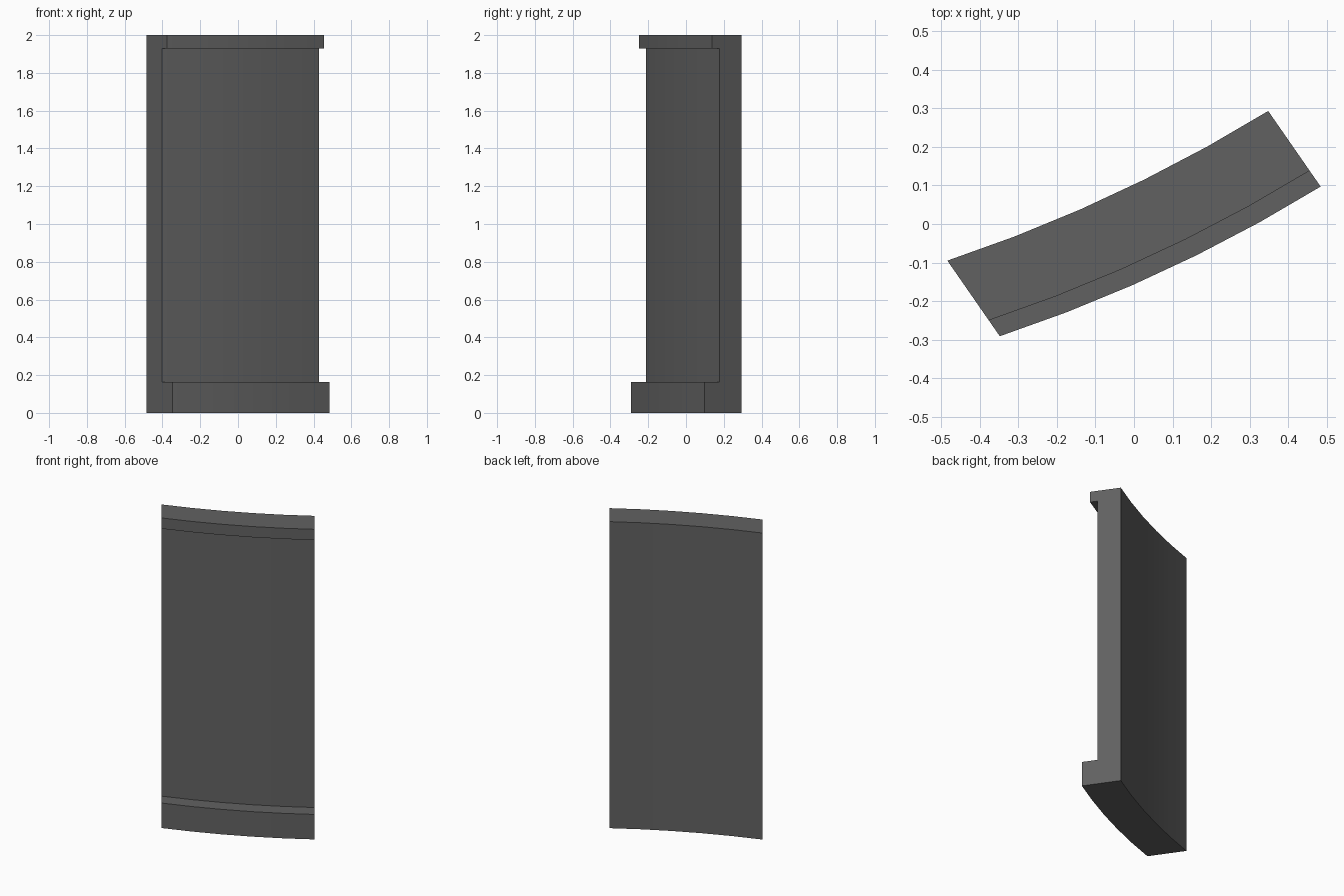
import bpy, bmesh, math
from mathutils import Vector

if "Cube" in bpy.data.objects:
    bpy.data.objects.remove(bpy.data.objects["Cube"])

SEGMENTS = 5
# Back edge of the curved panel, and the skewed depth direction
start, end = Vector((-0.484, -0.095)), Vector((0.348, 0.293))
depth = Vector((0.136, -0.196))
radius = 4.0

# Cross-section: (fraction of depth, height), with plinth and top lip
profile = [(0, 0), (1, 0), (1, 0.163), (0.595, 0.163),
           (0.595, 1.93), (0.79, 1.93), (0.79, 2), (0, 2)]

grey = bpy.data.materials.new("dark grey")
grey.diffuse_color = (0.12, 0.12, 0.12, 1)
grey.use_nodes = True
grey.node_tree.nodes["Principled BSDF"].inputs["Base Color"].default_value = grey.diffuse_color

# Points along the shallow arc
chord = end - start
half = math.asin(chord.length / 2 / radius)
along = chord.normalized()
normal = Vector((-along.y, along.x))
centre = (start + end) / 2 + normal * radius * math.cos(half)
arc = []
for i in range(SEGMENTS + 1):
    a = -half + 2 * half * i / SEGMENTS
    arc.append(centre + radius * (math.sin(a) * along - math.cos(a) * normal))

# Sweep the cross-section along the arc
bm = bmesh.new()
rings = []
for p in arc:
    rings.append([bm.verts.new((*(p + depth * d), z)) for d, z in profile])
n = len(profile)
for a, b in zip(rings, rings[1:]):
    for j in range(n):
        k = (j + 1) % n
        bm.faces.new((a[j], b[j], b[k], a[k]))
bm.faces.new(rings[0])
bm.faces.new(rings[-1][::-1])
bmesh.ops.recalc_face_normals(bm, faces=bm.faces)

mesh = bpy.data.meshes.new("curved_wall_panel")
bm.to_mesh(mesh)
bm.free()
mesh.materials.append(grey)
panel = bpy.data.objects.new("curved_wall_panel", mesh)
bpy.context.collection.objects.link(panel)

# Smooth the curve, keep the corners crisp
bpy.context.view_layer.objects.active = panel
panel.select_set(True)
bpy.ops.object.shade_smooth_by_angle(angle=math.radians(30))
